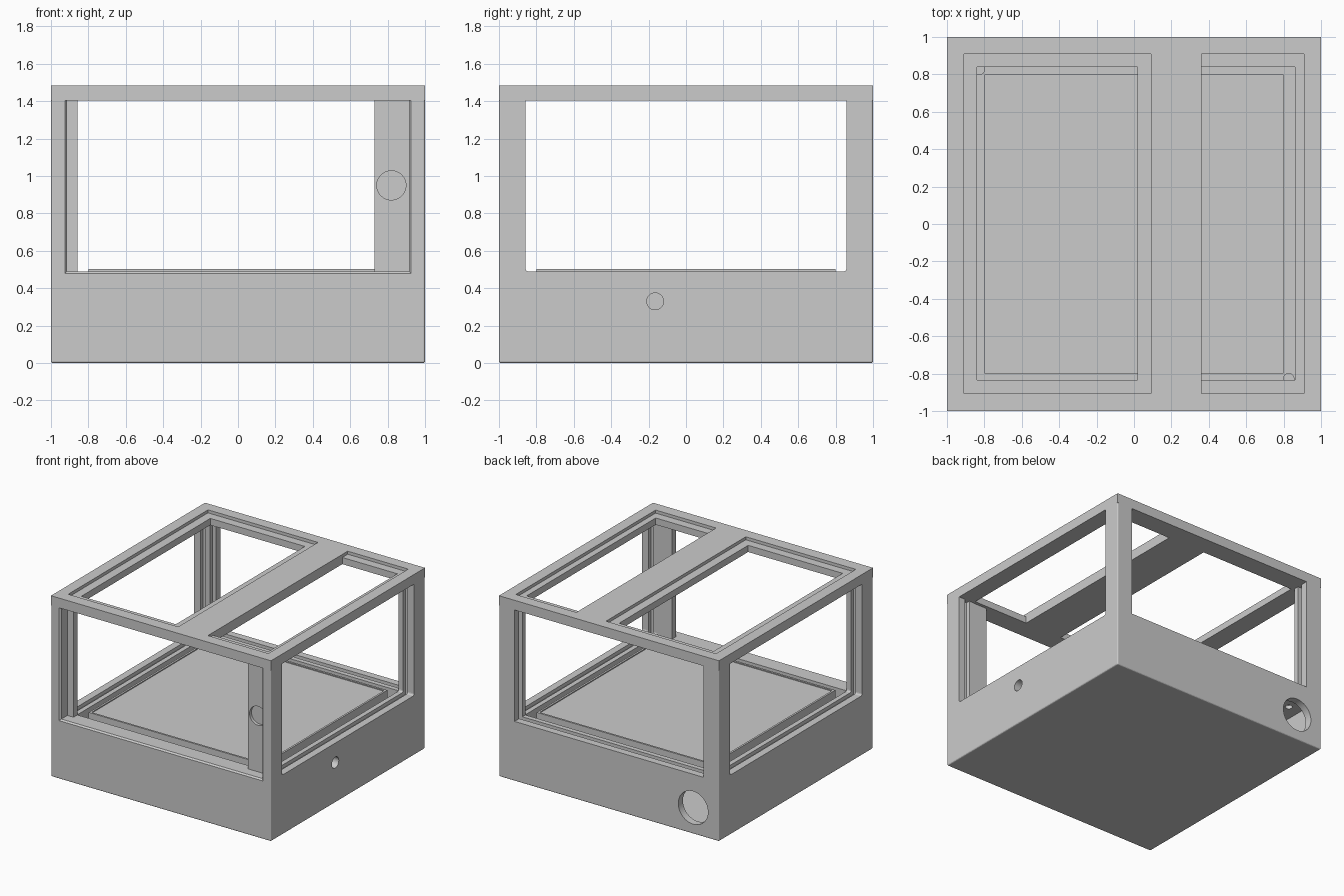
import bpy, bmesh
from math import pi
from mathutils import Matrix

if "Cube" in bpy.data.objects:
    bpy.data.objects.remove(bpy.data.objects["Cube"])


def obj_from(bm, name):
    me = bpy.data.meshes.new(name)
    bm.to_mesh(me)
    bm.free()
    ob = bpy.data.objects.new(name, me)
    bpy.context.collection.objects.link(ob)
    return ob


def box(name, x0, x1, y0, y1, z0, z1, bevel=0, edge_test=None, segments=3):
    bm = bmesh.new()
    bmesh.ops.create_cube(bm, size=1)
    for v in bm.verts:
        v.co = ((x0 + x1) / 2 + v.co.x * (x1 - x0),
                (y0 + y1) / 2 + v.co.y * (y1 - y0),
                (z0 + z1) / 2 + v.co.z * (z1 - z0))
    if bevel:
        edges = [e for e in bm.edges if edge_test(*[v.co for v in e.verts])]
        bmesh.ops.bevel(bm, geom=edges, offset=bevel, segments=segments,
                        profile=0.5, affect='EDGES')
    return obj_from(bm, name)


def cylinder(name, centre, r, length, axis):
    rot = {'X': Matrix.Rotation(pi / 2, 4, 'Y'),
           'Y': Matrix.Rotation(pi / 2, 4, 'X'), 'Z': Matrix()}[axis]
    bm = bmesh.new()
    bmesh.ops.create_cone(bm, cap_ends=True, segments=48, radius1=r, radius2=r,
                          depth=length, matrix=Matrix.Translation(centre) @ rot)
    return obj_from(bm, name)


def combine(target, others, operation='DIFFERENCE'):
    for c in others:
        m = target.modifiers.new(operation, 'BOOLEAN')
        m.operation, m.solver, m.object = operation, 'EXACT', c
    dg = bpy.context.evaluated_depsgraph_get()
    me = bpy.data.meshes.new_from_object(target.evaluated_get(dg))
    target.modifiers.clear()
    target.data = me
    for c in others:
        bpy.data.objects.remove(c)


def smooth(ob):
    bpy.context.view_layer.objects.active = ob
    bpy.ops.object.select_all(action='DESELECT')
    ob.select_set(True)
    bpy.ops.object.shade_smooth_by_angle(angle=0.2)


SILL, RIM, TOP = 0.49, 1.405, 1.485

# Enclosure body: rounded outside edges, everything else carved out
body = box("enclosure_body", -1, 1, -1, 1, 0, RIM, 0.01,
           lambda a, b: min(a.z, b.z) < 0.01)
cuts = [
    box("room", -0.86, 0.86, -0.86, 0.86, 0.41, 1.6),
    # front window: wide rebate outside, narrower opening behind it
    box("front_rebate", -0.914, 0.914, -1.2, -0.91, SILL, 1.6),
    box("front_opening", -0.858, 0.73, -1.0, -0.8, SILL, 1.6),
    box("back_opening", -0.858, 0.858, 0.8, 1.2, SILL, 1.6),
    box("back_slot", -0.89, 0.89, 0.90, 0.94, 0.46, 1.6),
]
# eased outer edge of the front window
flare = box("front_flare", -0.914, 0.914, -1.01, -0.988, SILL, 1.6)
for v in flare.data.vertices:
    if v.co.y < -1:
        v.co.x *= 1.024
        v.co.z -= 0.022
cuts.append(flare)
for s in (-1, 1):
    # side windows with rounded lower corners, and a glass slot
    a, b = sorted((s * 0.8, s * 1.2))
    cuts.append(box("side_opening", a, b, -0.858, 0.858, SILL, 1.6, 0.015,
                    lambda p, q: max(p.z, q.z) < 0.6 and abs(p.x - q.x) > 0.1))
    a, b = sorted((s * 0.90, s * 0.94))
    cuts.append(box("side_slot", a, b, -0.89, 0.89, 0.46, 1.6))
combine(body, cuts)

# Raised bed platform with a thin lip, surrounded by the gutter
platform = box("bed_platform", -0.798, 0.798, -0.798, 0.798, 0.39, 0.503)
combine(platform, [box("bed_dish", -0.782, 0.782, -0.782, 0.782, 0.495, 0.6, 0.015,
                       lambda p, q: abs(p.z - q.z) > 0.05)])
combine(body, [platform], 'UNION')

# Hollow base, vents, corner drains and the round panel recess
holes = [
    box("hollow_base", -0.94, 0.94, -0.94, 0.94, 0.05, 0.38),
    cylinder("back_vent", (-0.765, 1.0, 0.215), 0.135, 0.3, 'Y'),
    cylinder("side_port", (1.0, -0.165, 0.33), 0.045, 0.3, 'X'),
    cylinder("panel_recess", (0.82, -0.93, 0.95), 0.078, 0.09, 'Y'),
]
for s in (-1, 1):
    holes.append(cylinder("drain", (s * 0.827, -s * 0.827, 0.38), 0.028, 0.12, 'Z'))
combine(body, holes)
smooth(body)

# Lid frame with two rebated openings either side of the crossbar
lid = box("lid_frame", -1, 1, -1, 1, RIM, TOP)
combine(lid, [
    box("left_rebate", -0.91, 0.09, -0.905, 0.91, 1.46, 1.6),
    box("left_opening", -0.84, 0.02, -0.835, 0.84, 1.3, 1.55),
    box("right_rebate", 0.36, 0.91, -0.905, 0.91, 1.46, 1.6),
    box("right_opening", 0.36, 0.86, -0.835, 0.84, 1.3, 1.55),
])
